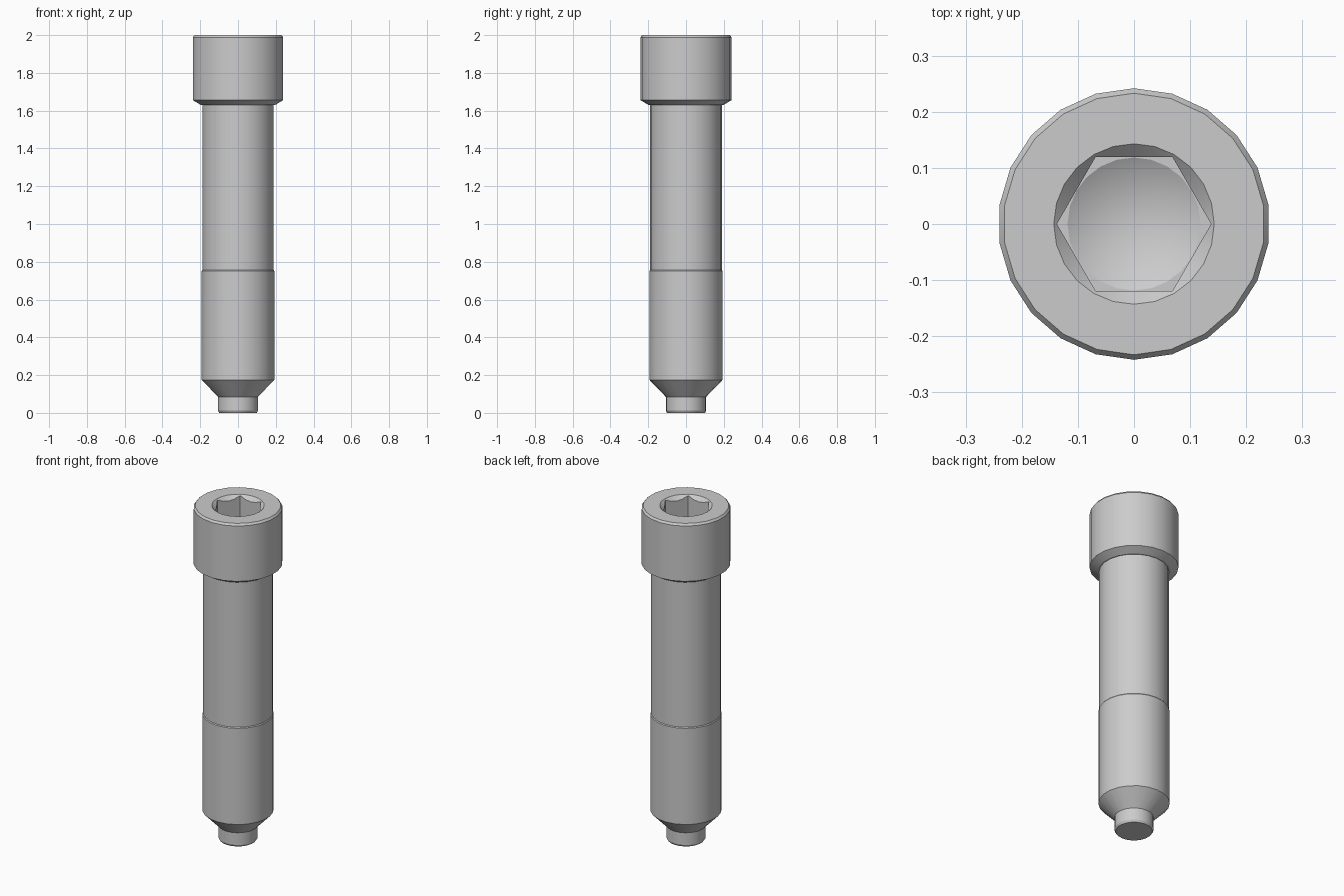
import bpy
import bmesh
from math import cos, pi, radians, tau

if "Cube" in bpy.data.objects:
    bpy.data.objects.remove(bpy.data.objects["Cube"], do_unlink=True)

SIDES = 22
SOCKET_SIDES = 24
HEX_FLAT = 0.119   # centre to flat of the hex socket
RIM = 0.143        # countersink radius at the top face

steel = bpy.data.materials.new("grey steel")
steel.use_nodes = True
GREY = (0.6, 0.6, 0.6, 1)
steel.diffuse_color = GREY
steel.node_tree.nodes["Principled BSDF"].inputs["Base Color"].default_value = GREY


def hexagon(a):
    """Radius of the hex socket at angle a, with corners on the x axis."""
    return HEX_FLAT / cos(a % (pi / 3) - pi / 6)


def loft(bm, profile, sides, start):
    """Join rings of (radius, z); each value may depend on the angle."""
    from math import sin
    rings = []
    for r, z in profile:
        ring = []
        for i in range(sides):
            a = start + tau * i / sides
            rad = r(a) if callable(r) else r
            height = z(a) if callable(z) else z
            ring.append(bm.verts.new((rad * cos(a), rad * sin(a), height)))
        rings.append(ring)
    for low, high in zip(rings, rings[1:]):
        for i in range(sides):
            j = (i + 1) % sides
            bm.faces.new((low[i], low[j], high[j], high[i]))
    return rings


def ring_edges(bm, ring):
    return [bm.edges.get((ring[i - 1], ring[i])) for i in range(len(ring))]


def finish(name, bm):
    mesh = bpy.data.meshes.new(name)
    bm.to_mesh(mesh)
    bm.free()
    mesh.materials.append(steel)
    obj = bpy.data.objects.new(name, mesh)
    bpy.context.collection.objects.link(obj)
    bpy.ops.object.select_all(action="DESELECT")
    obj.select_set(True)
    bpy.context.view_layer.objects.active = obj
    bpy.ops.object.shade_smooth_by_angle(angle=radians(25))
    return obj


# Pilot tip, with a closed chamfered end
bm = bmesh.new()
rings = loft(bm, [(0.1, 0), (0.107, 0.012), (0.107, 0.085)], SIDES, pi / 2)
bm.faces.new(rings[0][::-1])
finish("pilot_tip", bm)

# Lower threaded length, with its lead-in cone and small step
bm = bmesh.new()
loft(bm, [(0.107, 0.085), (0.194, 0.175), (0.194, 0.752), (0.19, 0.757)],
     SIDES, pi / 2)
finish("threaded_section", bm)

# Plain shank
bm = bmesh.new()
loft(bm, [(0.19, 0.757), (0.19, 1.63)], SIDES, pi / 2)
finish("shank", bm)

# Cylindrical head with bevelled underside and hex socket
bm = bmesh.new()
outer = loft(bm, [(0.19, 1.63), (0.198, 1.63), (0.242, 1.656),
                  (0.242, 1.988), (0.233, 2)], SIDES, pi / 2)
socket = loft(bm, [(RIM, 2),
                   (hexagon, lambda a: 2 - (RIM - hexagon(a))),
                   (hexagon, 1.81),
                   (HEX_FLAT - 0.0005, 1.81)], SOCKET_SIDES, 0)
# Drilled cone at the bottom of the socket
floor = socket[-1]
point = bm.verts.new((0, 0, 1.742))
for i in range(SOCKET_SIDES):
    bm.faces.new((floor[i - 1], floor[i], point))
# Flat top face between the outer bevel and the countersink
top = bmesh.ops.bridge_loops(
    bm, edges=ring_edges(bm, outer[-1]) + ring_edges(bm, socket[0]))
for face in top["faces"]:
    face.normal_update()
    if face.normal.z < 0:
        face.normal_flip()
finish("socket_head", bm)
